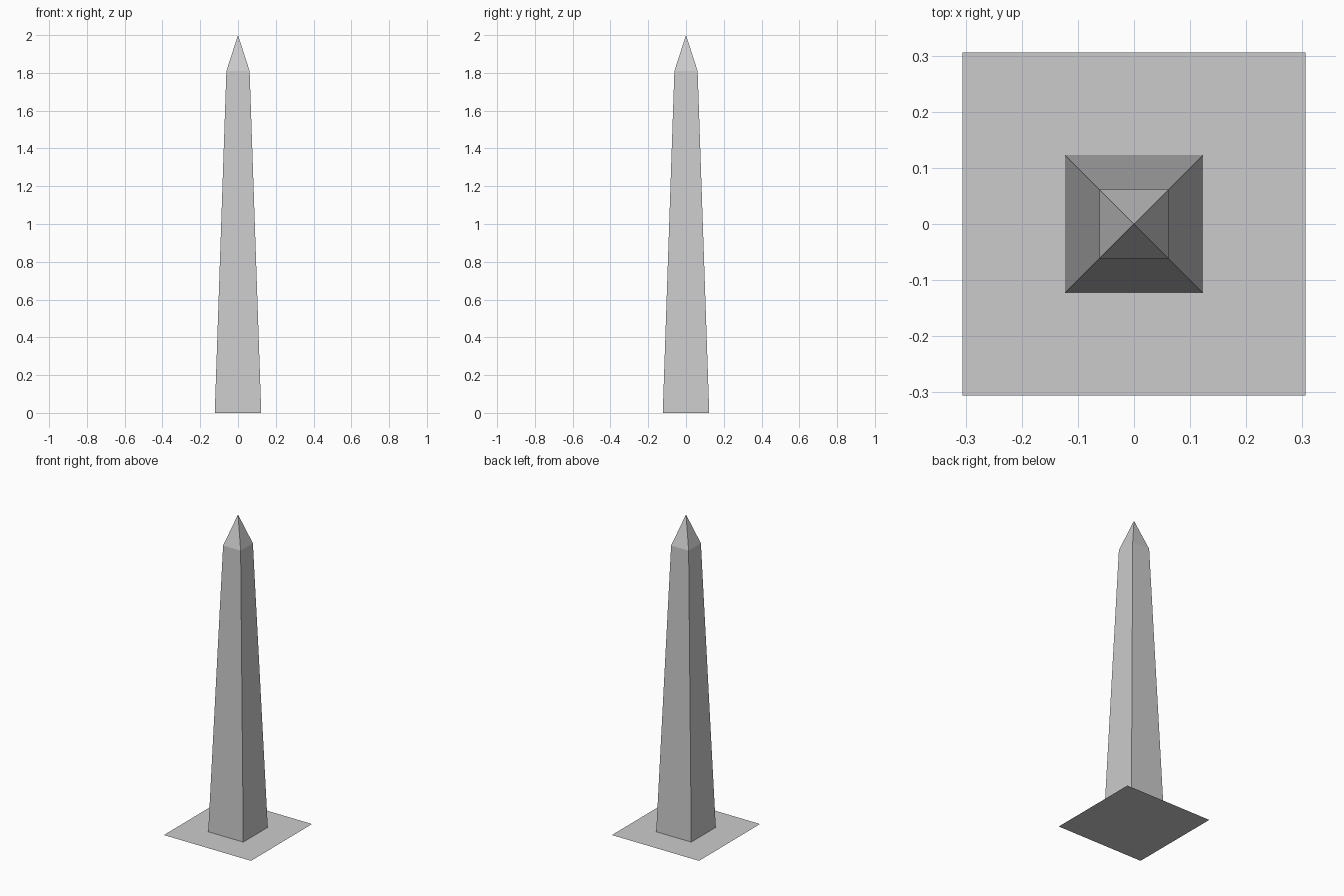
import bpy
from math import pi, sqrt

cube = bpy.data.objects.get("Cube")
if cube:
    bpy.data.objects.remove(cube, do_unlink=True)

BASE_HALF, FOOT_HALF, SHOULDER_HALF = 0.306, 0.123, 0.0615
SHOULDER_Z, TIP_Z = 1.81, 2.0

# Plain grey stone
stone = bpy.data.materials.new("grey stone")
stone.use_nodes = True
colour = (0.6, 0.6, 0.6, 1)
stone.diffuse_color = colour
stone.node_tree.nodes["Principled BSDF"].inputs["Base Color"].default_value = colour


def finish(name):
    obj = bpy.context.object
    obj.name = name
    bpy.ops.object.transform_apply(location=False, rotation=True, scale=True)
    obj.data.materials.append(stone)


def square_taper(name, bottom, top, z0, z1):
    """Open four-sided taper, given half-widths at its two ends."""
    bpy.ops.mesh.primitive_cone_add(
        vertices=4, radius1=bottom * sqrt(2), radius2=top * sqrt(2),
        depth=z1 - z0, end_fill_type='NOTHING',
        location=(0, 0, (z0 + z1) / 2), rotation=(0, 0, pi / 4))
    finish(name)


# Thin ground slab
bpy.ops.mesh.primitive_plane_add(size=2 * BASE_HALF, location=(0, 0, 0))
finish("base_slab")

# Tapering shaft and pointed cap
square_taper("shaft", FOOT_HALF, SHOULDER_HALF, 0, SHOULDER_Z)
square_taper("pointed_cap", SHOULDER_HALF, 0, SHOULDER_Z, TIP_Z)
